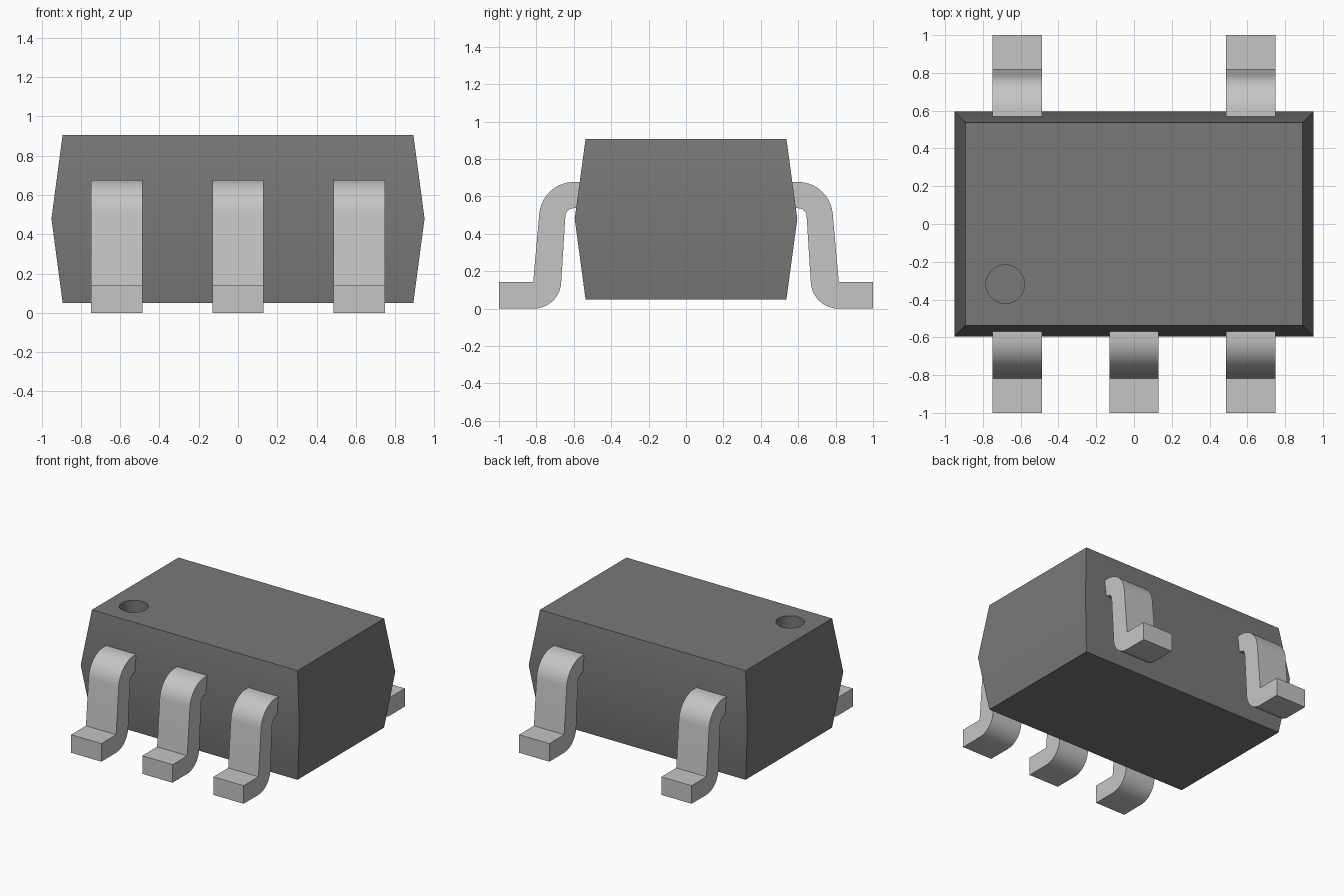
import bpy, bmesh, math

cube = bpy.data.objects.get("Cube")
if cube:
    bpy.data.objects.remove(cube, do_unlink=True)


def make_material(name, value):
    mat = bpy.data.materials.new(name)
    mat.use_nodes = True
    colour = (value, value, value, 1)
    mat.diffuse_color = colour
    mat.node_tree.nodes["Principled BSDF"].inputs["Base Color"].default_value = colour
    return mat


def make_object(name, bm, mat):
    bmesh.ops.recalc_face_normals(bm, faces=bm.faces)
    mesh = bpy.data.meshes.new(name)
    bm.to_mesh(mesh)
    bm.free()
    mesh.materials.append(mat)
    obj = bpy.data.objects.new(name, mesh)
    bpy.context.collection.objects.link(obj)
    return obj


def smooth(obj):
    bpy.ops.object.select_all(action='DESELECT')
    obj.select_set(True)
    bpy.context.view_layer.objects.active = obj
    bpy.ops.object.shade_smooth_by_angle(angle=math.radians(30))


def arc(cy, cz, r, start, end, steps=10):
    angles = [math.radians(start + (end - start) * i / steps) for i in range(steps + 1)]
    return [(cy + r * math.cos(a), cz + r * math.sin(a)) for a in angles]


plastic = make_material("dark grey plastic", 0.19)
metal = make_material("light grey metal", 0.56)

# Package body: three stacked rectangles, widest at the parting line
bm = bmesh.new()
rings = []
for hx, hy, z in ((0.893, 0.537, 0.05), (0.95, 0.595, 0.48), (0.893, 0.537, 0.907)):
    rings.append([bm.verts.new((sx * hx, sy * hy, z))
                  for sx, sy in ((-1, -1), (1, -1), (1, 1), (-1, 1))])
for low, high in zip(rings, rings[1:]):
    for i in range(4):
        j = (i + 1) % 4
        bm.faces.new((low[i], low[j], high[j], high[i]))
bm.faces.new(rings[0][::-1])
bm.faces.new(rings[-1])
body = make_object("package_body", bm, plastic)

# Round pin-one recess cut in the top
bm = bmesh.new()
bmesh.ops.create_cone(bm, cap_ends=True, segments=48, radius1=0.102, radius2=0.102, depth=0.24)
bmesh.ops.translate(bm, verts=bm.verts, vec=(-0.682, -0.318, 0.907))
cutter = make_object("pin_one_cutter", bm, plastic)
cutter.hide_render = True
cut = body.modifiers.new("pin_one_recess", 'BOOLEAN')
cut.operation = 'DIFFERENCE'
cut.solver = 'EXACT'
cut.object = cutter
bpy.context.view_layer.objects.active = body
bpy.ops.object.modifier_apply(modifier=cut.name)
bpy.data.objects.remove(cutter, do_unlink=True)
smooth(body)

# Gull-wing lead outline in (y, z): shoulder, leg, heel and foot
profile = [(0.50, 0.677)]
profile += arc(0.60, 0.492, 0.185, 90, 5)        # outer shoulder
profile += [(0.817, 0.142), (1.0, 0.142), (1.0, 0.0)]
profile += arc(0.815, 0.148, 0.148, 270, 185)    # rounded heel
profile += arc(0.60, 0.492, 0.045, 5, 90, 6)     # inner shoulder
profile += [(0.50, 0.537)]


def make_lead(name, x, side):
    bm = bmesh.new()
    face = bm.faces.new([bm.verts.new((x - 0.131, side * y, z)) for y, z in profile])
    extruded = bmesh.ops.extrude_face_region(bm, geom=[face], use_keep_orig=True)
    moved = [v for v in extruded["geom"] if isinstance(v, bmesh.types.BMVert)]
    bmesh.ops.translate(bm, verts=moved, vec=(0.262, 0, 0))
    smooth(make_object(name, bm, metal))


# Three leads at the front, two at the back
for name, x, side in (("front_right_lead", -0.618, -1), ("front_middle_lead", 0, -1),
                      ("front_left_lead", 0.618, -1),
                      ("back_right_lead", -0.618, 1), ("back_left_lead", 0.618, 1)):
    make_lead(name, x, side)
